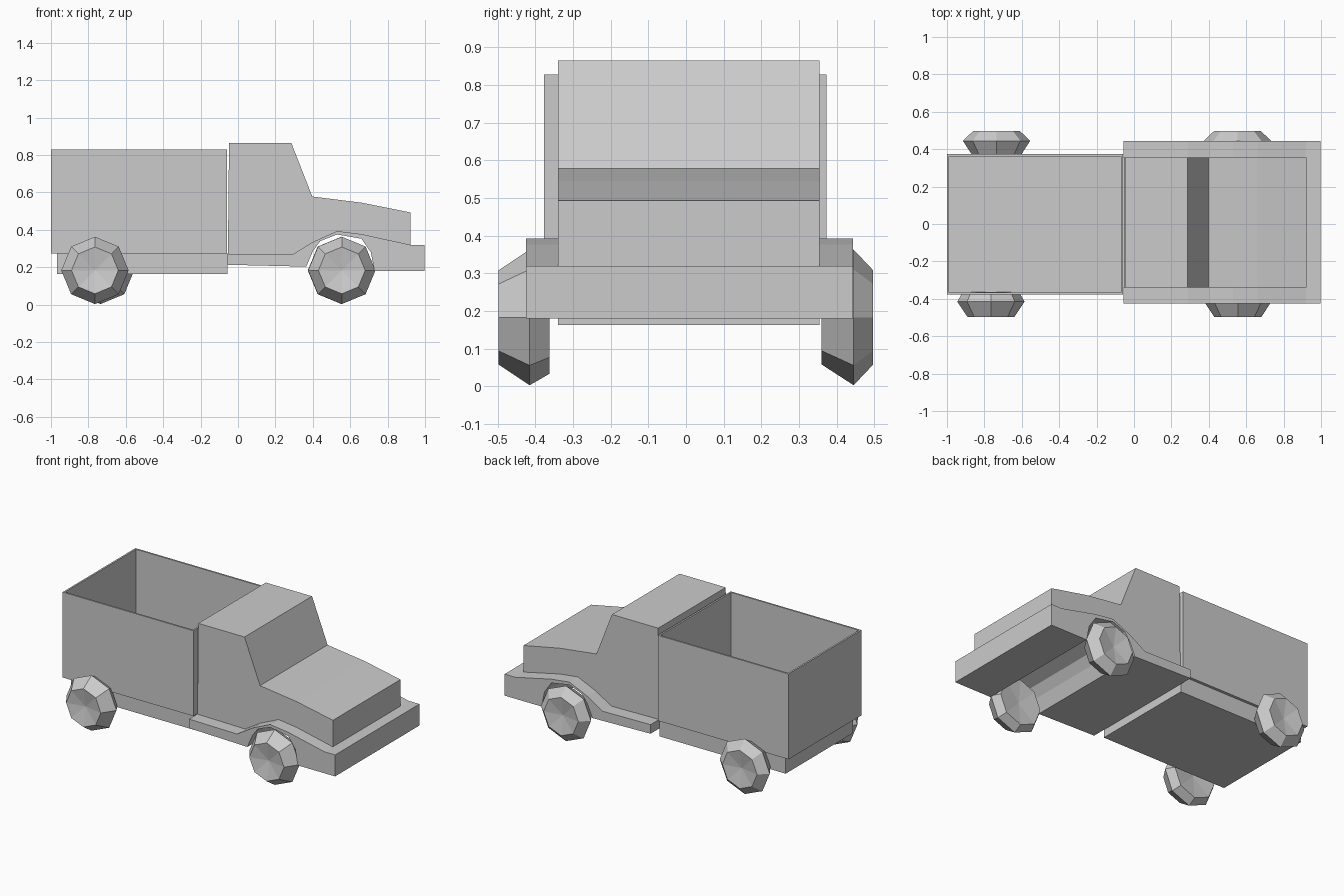
import bpy, bmesh, math

if "Cube" in bpy.data.objects:
    bpy.data.objects.remove(bpy.data.objects["Cube"])


def finish(name, bm):
    bmesh.ops.recalc_face_normals(bm, faces=bm.faces[:])
    mesh = bpy.data.meshes.new(name)
    bm.to_mesh(mesh)
    bm.free()
    obj = bpy.data.objects.new(name, mesh)
    bpy.context.collection.objects.link(obj)
    return obj


def extrude_profile(name, points, y0, y1):
    """Extrude an x-z outline from y0 to y1."""
    bm = bmesh.new()
    face = bm.faces.new([bm.verts.new((x, y0, z)) for x, z in points])
    out = bmesh.ops.extrude_face_region(bm, geom=[face])
    for v in out["geom"]:
        if isinstance(v, bmesh.types.BMVert):
            v.co.y = y1
    return finish(name, bm)


def wheel(name, x, rings, hub0, hub1, sides=8, z=0.183):
    """Octagonal wheel around y: rings of (y, radius) and two dished hub centres."""
    bm = bmesh.new()
    loops = [[bm.verts.new((x + r * math.sin(i * math.tau / sides), y,
                            z + r * math.cos(i * math.tau / sides)))
              for i in range(sides)] for y, r in rings]
    a, b = bm.verts.new((x, hub0, z)), bm.verts.new((x, hub1, z))
    for i in range(sides):
        j = (i + 1) % sides
        for p, q in zip(loops, loops[1:]):
            bm.faces.new((p[i], p[j], q[j], q[i]))
        bm.faces.new((a, loops[0][i], loops[0][j]))
        bm.faces.new((b, loops[-1][i], loops[-1][j]))
    return finish(name, bm)


# Lower body with fenders and wheel arch running across the full width
fender_top = [(0.92, 0.32), (0.66, 0.377), (0.53, 0.393), (0.40, 0.335),
              (0.29, 0.267), (-0.055, 0.272)]
arch = [(-0.055, 0.213), (0.365, 0.203), (0.40, 0.285), (0.44, 0.34),
        (0.53, 0.375), (0.66, 0.352), (0.71, 0.28), (0.73, 0.18)]
lower = extrude_profile("lower_body",
                        [(0.997, 0.18), (0.997, 0.32)] + fender_top + arch,
                        -0.425, 0.443)

# Cab and hood, sunk slightly into the fenders and merged with them
cab = extrude_profile("cab_and_hood",
                      [(-0.048, 0.865), (0.285, 0.865), (0.397, 0.578),
                       (0.66, 0.545), (0.922, 0.493)]
                      + [(x + (0.002 if x > 0.9 else 0.001 if x < 0 else 0), z - 0.006)
                         for x, z in fender_top], -0.34, 0.355)
union = lower.modifiers.new("join_cab", 'BOOLEAN')
union.operation = 'UNION'
union.solver = 'EXACT'
union.object = cab
cab.hide_render = True
cab.hide_viewport = False
deps = bpy.context.evaluated_depsgraph_get()
merged = bpy.data.meshes.new_from_object(lower.evaluated_get(deps))
lower.modifiers.clear()
lower.data = merged
lower.name = "cab_body"
bpy.data.objects.remove(cab)

# Open cargo box: inset the top and push it down to the floor
box = extrude_profile("cargo_box", [(-1, 0.272), (-0.058, 0.272),
                                    (-0.058, 0.828), (-1, 0.828)], -0.377, 0.373)
bm = bmesh.new()
bm.from_mesh(box.data)
top = max(bm.faces, key=lambda f: f.calc_center_median().z)
bmesh.ops.inset_region(bm, faces=[top], thickness=0.016)
out = bmesh.ops.extrude_face_region(bm, geom=[top])
bmesh.ops.delete(bm, geom=[top], context='FACES_ONLY')
for v in out["geom"]:
    if isinstance(v, bmesh.types.BMVert):
        v.co.z = 0.29
bm.to_mesh(box.data)
bm.free()

# Chassis under the cargo box
extrude_profile("rear_chassis", [(-0.967, 0.163), (-0.057, 0.163),
                                 (-0.057, 0.272), (-0.967, 0.272)], -0.34, 0.355)

# Wheels
near = [(-0.498, 0.125), (-0.415, 0.18), (-0.363, 0.15)]
far = [(0.36, 0.125), (0.445, 0.18), (0.497, 0.125)]
for label, xn, xf in (("front", 0.555, 0.553), ("rear", -0.765, -0.735)):
    wheel(label + "_near_wheel", xn, near, -0.475, -0.38)
    wheel(label + "_far_wheel", xf, far, 0.38, 0.475)
